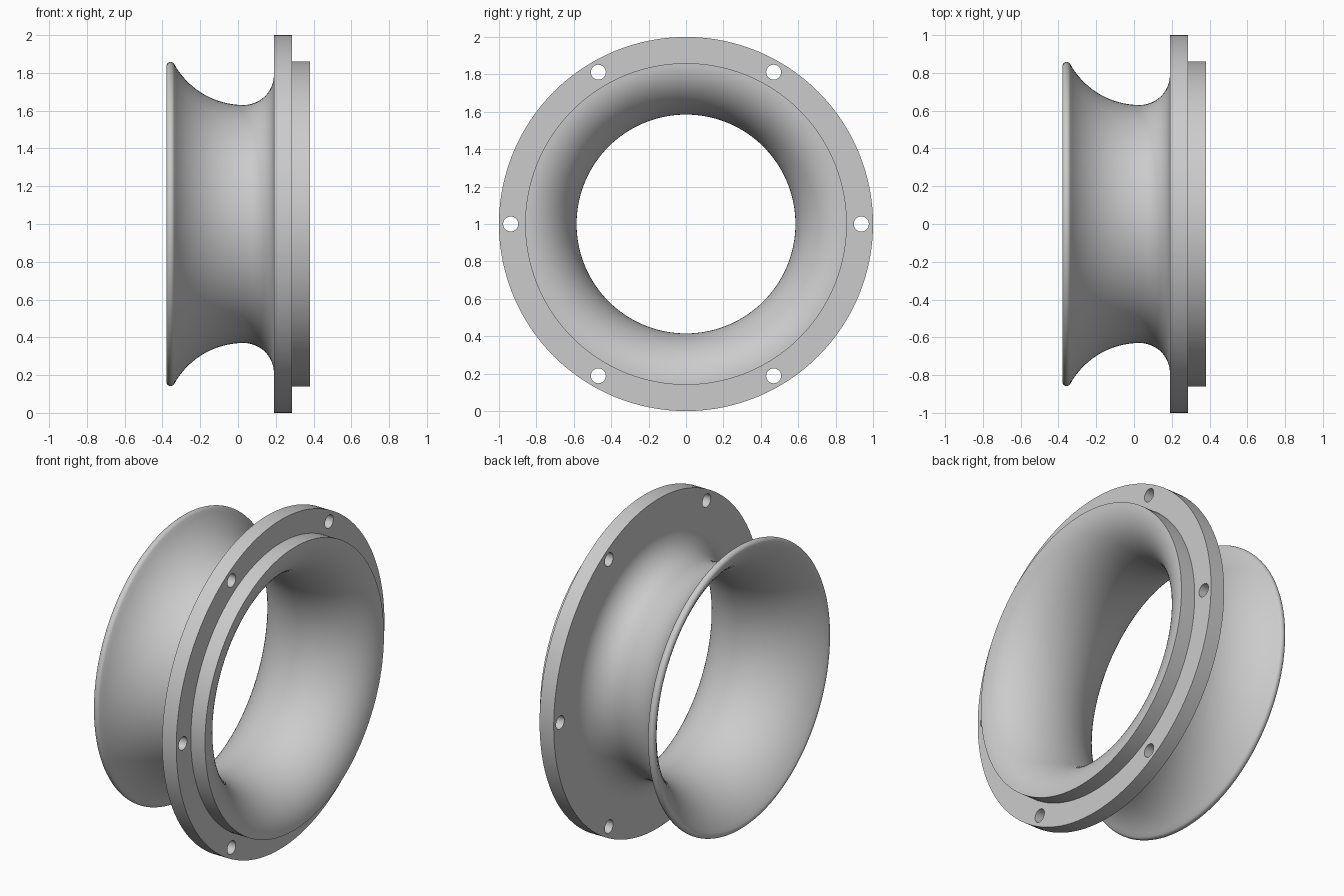
import bpy, bmesh
from math import sin, cos, pi, radians
from mathutils import Matrix, Vector

cube = bpy.data.objects.get("Cube")
if cube:
    bpy.data.objects.remove(cube, do_unlink=True)

SEGMENTS = 128
AXIS_Z = 1.0

metal = bpy.data.materials.new("light_grey")
metal.use_nodes = True
GREY = (0.6, 0.6, 0.6, 1)
metal.diffuse_color = GREY
metal.node_tree.nodes["Principled BSDF"].inputs["Base Color"].default_value = GREY


def arc(cx, cr, rx, rr, start, end, steps):
    """Points (x, radius) along an elliptical arc, angles in degrees."""
    result = []
    for i in range(steps + 1):
        t = radians(start + (end - start) * i / steps)
        result.append((cx + rx * cos(t), cr + rr * sin(t)))
    return result


def make_object(name, bm):
    bmesh.ops.recalc_face_normals(bm, faces=bm.faces)
    mesh = bpy.data.meshes.new(name)
    bm.to_mesh(mesh)
    bm.free()
    mesh.materials.append(metal)
    obj = bpy.data.objects.new(name, mesh)
    bpy.context.collection.objects.link(obj)
    return obj


# Cross-section: flared bore, rolled lip, outer neck, flange and raised step
THROAT = 0.03
LIP = 209
lip_x = THROAT + 0.4425 * cos(radians(LIP))
lip_r = 1.05 + 0.4425 * sin(radians(LIP))
profile = arc(THROAT, 0.86, 0.35, 0.275, 0, -90, 24)
profile += arc(THROAT, 1.05, 0.465, 0.465, 270, LIP, 20)[1:]
profile += arc(lip_x, lip_r, 0.0225, 0.0225, LIP, LIP - 180, 10)[1:-1]
profile += arc(THROAT, 1.05, 0.42, 0.42, LIP, 270, 20)
profile += arc(THROAT, 0.79, 0.16, 0.16, -90, 0, 16)[1:]
profile += [(0.19, 1.0), (0.285, 1.0), (0.285, 0.86)]

# Revolve the closed cross-section around the x axis
bm = bmesh.new()
rings = []
for s in range(SEGMENTS):
    a = 2 * pi * s / SEGMENTS
    rings.append([bm.verts.new((x, r * sin(a), AXIS_Z + r * cos(a))) for x, r in profile])
for s in range(SEGMENTS):
    here, there = rings[s], rings[(s + 1) % SEGMENTS]
    for i in range(len(profile)):
        j = (i + 1) % len(profile)
        bm.faces.new((here[i], here[j], there[j], there[i]))
ring = make_object("flanged_bellmouth_ring", bm)

# Six bolt holes through the flange
bm = bmesh.new()
for k in range(6):
    a = k * pi / 3
    place = Matrix.Translation(Vector((0.24, 0.9375 * cos(a), AXIS_Z + 0.9375 * sin(a))))
    bmesh.ops.create_cone(bm, cap_ends=True, segments=32, radius1=0.04, radius2=0.04,
                          depth=0.3, matrix=place @ Matrix.Rotation(pi / 2, 4, "Y"))
cutter = make_object("bolt_hole_cutter", bm)
cutter.hide_render = True

holes = ring.modifiers.new("bolt_holes", "BOOLEAN")
holes.operation = "DIFFERENCE"
holes.solver = "EXACT"
holes.object = cutter

bpy.ops.object.select_all(action="DESELECT")
ring.select_set(True)
bpy.context.view_layer.objects.active = ring
bpy.ops.object.modifier_apply(modifier=holes.name)
bpy.data.objects.remove(cutter, do_unlink=True)
bpy.ops.object.shade_smooth_by_angle(angle=radians(30))
